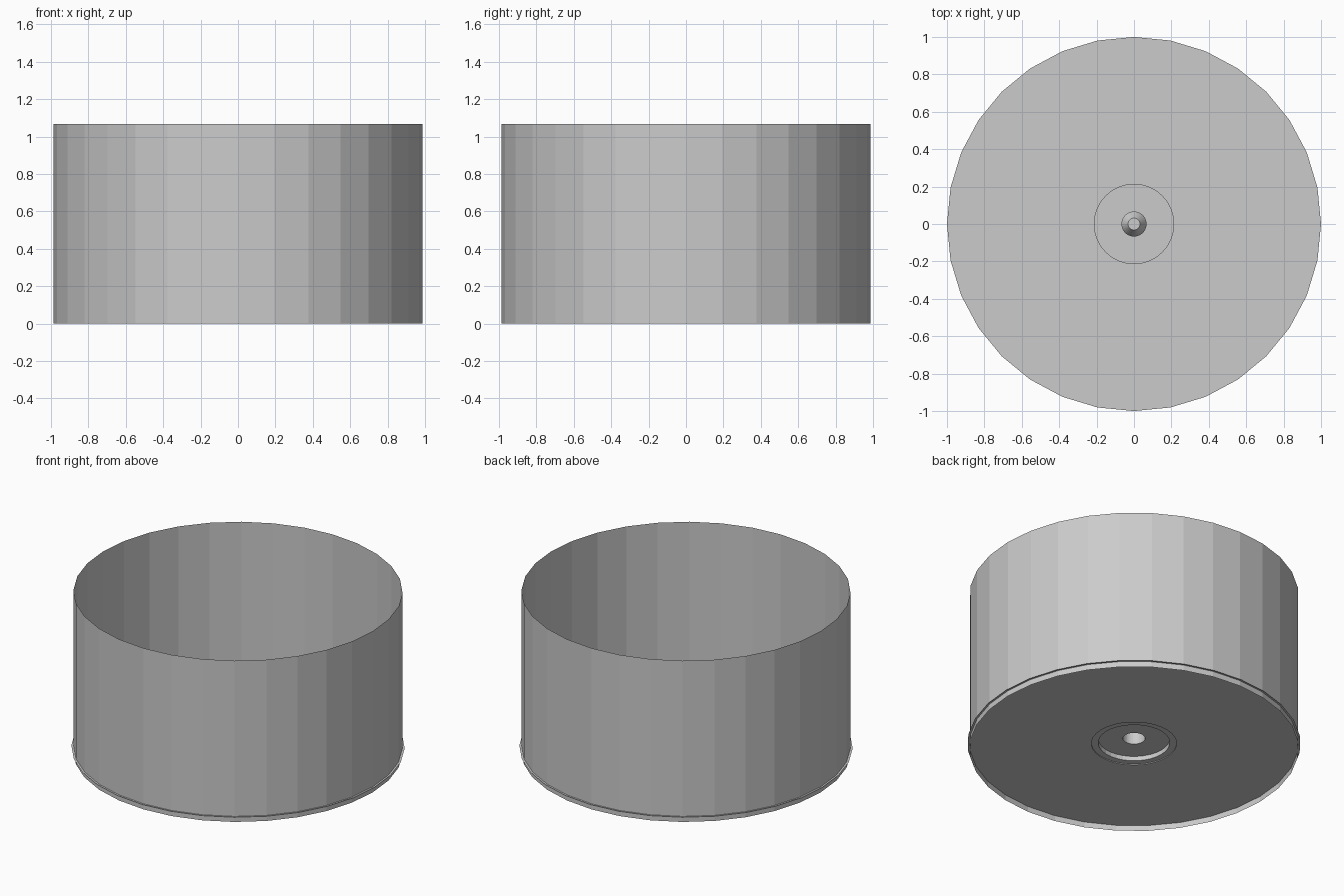
import bpy, bmesh, math

if "Cube" in bpy.data.objects:
    bpy.data.objects.remove(bpy.data.objects["Cube"])

SIDES = 32


def lathe(name, profile, cap=False):
    """Revolve (radius, height) points about z into a thin flat-shaded shell."""
    bm = bmesh.new()
    rings = []
    for r, z in profile:
        rings.append([bm.verts.new((r * math.cos(2 * math.pi * i / SIDES),
                                    r * math.sin(2 * math.pi * i / SIDES), z))
                      for i in range(SIDES)])
    for a, b in zip(rings, rings[1:]):
        for i in range(SIDES):
            j = (i + 1) % SIDES
            bm.faces.new((a[i], a[j], b[j], b[i]))
    if cap:
        bm.faces.new(rings[-1])
    mesh = bpy.data.meshes.new(name)
    bm.to_mesh(mesh)
    bm.free()
    obj = bpy.data.objects.new(name, mesh)
    bpy.context.collection.objects.link(obj)
    return obj


FLOOR = 0.037   # height of the thin floor plate
HUB = 0.072     # height of the raised hub face

# open-topped side wall, running just below the floor plate
lathe("side_wall", [(0.987, 0.0), (0.987, 1.067)])

# thin floor plate that pokes slightly past the wall
lathe("floor_plate", [(1.0, FLOOR), (0.256, FLOOR)])

# stepped hub, hollow underneath
lathe("hub", [(0.256, FLOOR), (0.256, FLOOR + 0.005), (0.215, FLOOR + 0.005),
              (0.215, HUB), (0.067, HUB)])

# central pin with tapered tip, open below
lathe("centre_pin", [(0.067, HUB), (0.067, 0.20), (0.032, 0.26)], cap=True)
